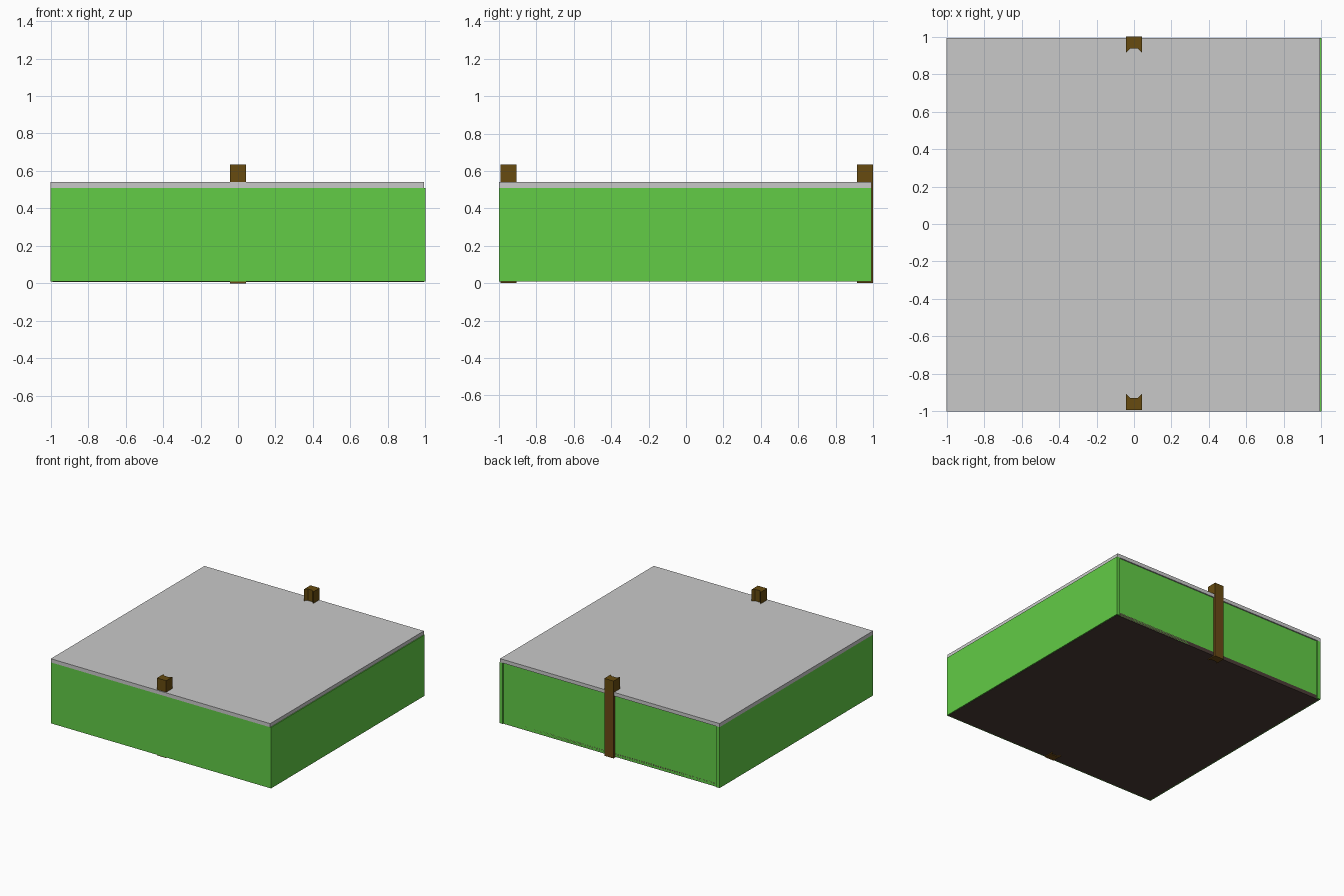
import bpy

cube = bpy.data.objects.get("Cube")
if cube:
    bpy.data.objects.remove(cube, do_unlink=True)


def material(name, color):
    mat = bpy.data.materials.new(name)
    mat.use_nodes = True
    mat.diffuse_color = (*color, 1)
    mat.node_tree.nodes["Principled BSDF"].inputs["Base Color"].default_value = (*color, 1)
    return mat


green = material("leaf green", (0.122, 0.604, 0.061))
grey = material("light grey", (0.584, 0.584, 0.584))
olive = material("olive brown", (0.135, 0.071, 0.005))
wood = material("wood brown", (0.145, 0.066, 0.008))
dark = material("dark brown", (0.07, 0.045, 0.037))


def prism(name, outline, z0, z1, mat):
    """Extrude a flat outline (counter-clockwise) from z0 to z1."""
    n = len(outline)
    verts = [(x, y, z) for z in (z0, z1) for x, y in outline]
    faces = [tuple(reversed(range(n))), tuple(range(n, 2 * n))]
    faces += [(i, (i + 1) % n, (i + 1) % n + n, i + n) for i in range(n)]
    mesh = bpy.data.meshes.new(name)
    mesh.from_pydata(verts, [], faces)
    mesh.materials.append(mat)
    obj = bpy.data.objects.new(name, mesh)
    bpy.context.collection.objects.link(obj)
    return obj


def box(name, x0, x1, y0, y1, z0, z1, mat):
    return prism(name, [(x0, y0), (x1, y0), (x1, y1), (x0, y1)], z0, z1, mat)


# Side walls run past the recessed back wall
base, rim, top = 0.01, 0.51, 0.54
thick = 0.03
front, back = -1.0, 0.993
box("left_wall", 1 - thick, 1, front, back, base, rim, green)
box("right_wall", -1, -1 + thick, front, back, base, rim, green)
box("front_wall", -1 + thick, 1 - thick, front, front + thick, base, rim, green)
box("back_wall", -1 + thick, 1 - thick, 0.953, 0.983, base, rim, green)

# Floor and lid
box("floor", -0.99, 0.992, -0.99, 0.983, base - 0.002, base + thick, dark)
box("lid", -1, 0.993, front, back, rim, top, grey)

# Posts with a notch on the inner side, and their exposed tops
half, depth, notch = 0.042, 0.085, 0.021
for place, outer, inward in (("front", -0.992, 1), ("back", 1.0, -1)):
    inner = outer + inward * depth
    floor_y = inner - inward * notch
    outline = [(-half, outer), (half, outer), (half, inner),
               (notch, floor_y), (-notch, floor_y), (-half, inner)]
    if inward < 0:
        outline.reverse()
    prism(place + "_post", outline, 0, top, wood)
    prism(place + "_post_top", outline, top, 0.635, olive)
